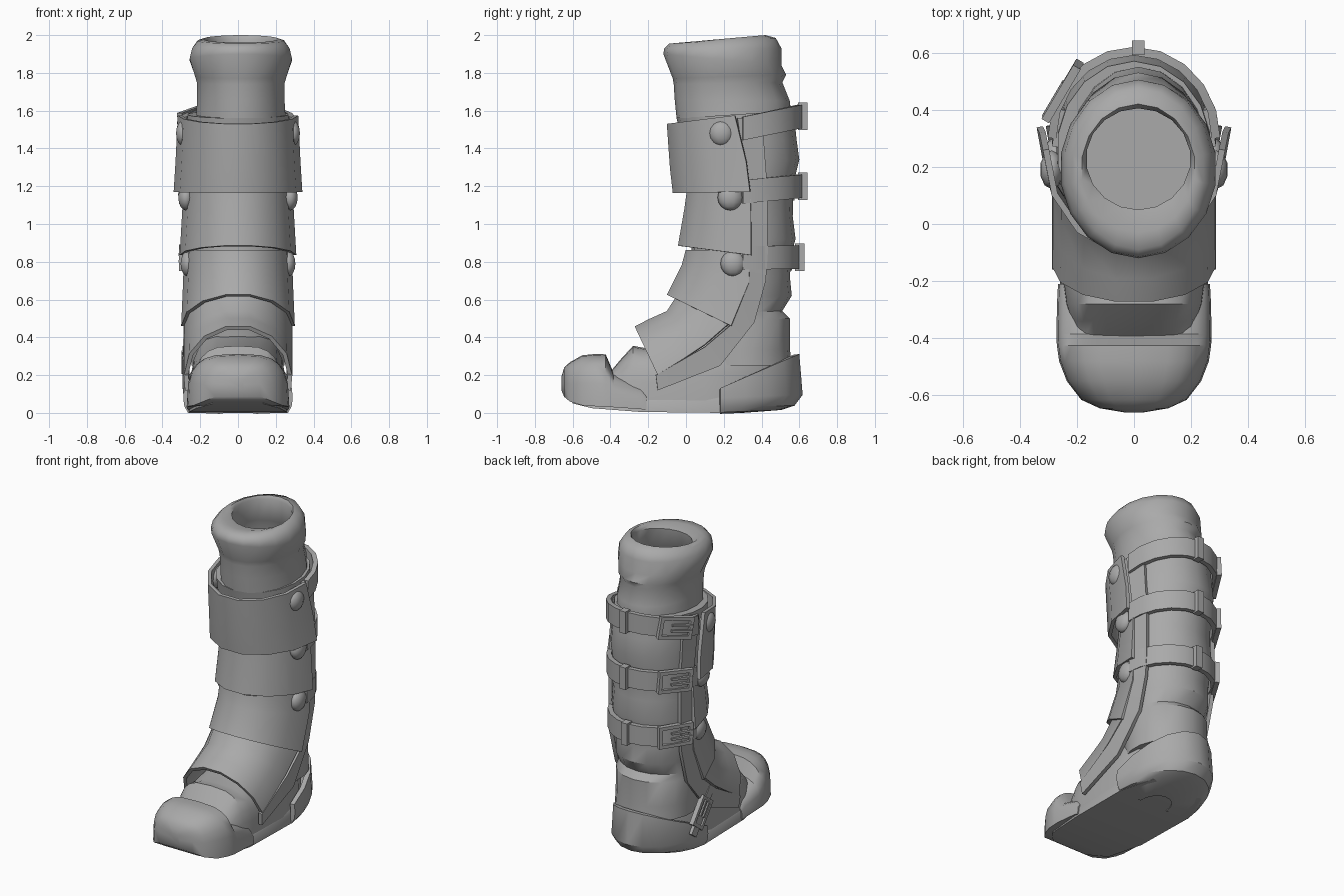
import bpy, bmesh, math
from mathutils import Matrix, Vector

if "Cube" in bpy.data.objects:
    bpy.data.objects.remove(bpy.data.objects["Cube"])

grey = bpy.data.materials.new("plain_grey")
grey.use_nodes = True
shade = (0.4, 0.4, 0.4, 1)
grey.diffuse_color = shade
grey.node_tree.nodes["Principled BSDF"].inputs["Base Color"].default_value = shade


def finish(name, bm, thick=0, angle=35):
    mesh = bpy.data.meshes.new(name)
    bmesh.ops.recalc_face_normals(bm, faces=bm.faces)
    bm.to_mesh(mesh)
    bm.free()
    ob = bpy.data.objects.new(name, mesh)
    bpy.context.collection.objects.link(ob)
    mesh.materials.append(grey)
    bpy.ops.object.select_all(action='DESELECT')
    ob.select_set(True)
    bpy.context.view_layer.objects.active = ob
    if thick:
        mod = ob.modifiers.new("thickness", 'SOLIDIFY')
        mod.thickness, mod.offset = thick, 0
        bpy.ops.object.modifier_apply(modifier=mod.name)
    bpy.ops.object.shade_smooth_by_angle(angle=math.radians(angle))
    return ob


def loft(name, rows, closed=False, caps=False, thick=0, angle=35):
    """Skin a list of equally long point rows."""
    bm = bmesh.new()
    vs = [[bm.verts.new(p) for p in r] for r in rows]
    n = len(rows[0])
    for a, b in zip(vs, vs[1:]):
        for i in range(n if closed else n - 1):
            j = (i + 1) % n
            bm.faces.new((a[i], a[j], b[j], b[i]))
    if caps:
        bm.faces.new(vs[0])
        bm.faces.new(vs[-1])
    return finish(name, bm, thick, angle)


def ring(yf, zf, yb, zb, w, cx=0, n=18):
    """Tilted ellipse through a front and a back point."""
    pts = []
    for i in range(n):
        t = math.tau * i / n
        k = (1 - math.cos(t)) / 2
        pts.append((cx + w * math.sin(t), yf + (yb - yf) * k, zf + (zb - zf) * k))
    return pts


def arc(ym, zm, ys, zs, w, n=10):
    """Half ellipse from side to side through a middle point."""
    pts = []
    for i in range(n + 1):
        t = math.pi * (i / n - 0.5)
        k = 1 - math.cos(t)
        pts.append((w * math.sin(t), ym + (ys - ym) * k, zm + (zs - zm) * k))
    return pts


def arch(y, w, zb, zt, n=12):
    """Squarish arch standing across the foot."""
    pts = []
    for i in range(n + 1):
        t = math.pi * (i / n - 0.5)
        s, c = math.sin(t), max(math.cos(t), 0)
        pts.append((math.copysign(w * abs(s) ** 0.6, s), y, zb + (zt - zb) * c ** 0.6))
    return pts


def boxes(name, parts, frame):
    """Boxes (centre, size) in a local frame, joined as one object."""
    bm = bmesh.new()
    for c, s in parts:
        m = frame @ Matrix.Translation(c) @ Matrix.Diagonal((*s, 1))
        bmesh.ops.create_cube(bm, size=1, matrix=m)
    return finish(name, bm)


def frame_at(loc, along, out):
    """Local x runs along the strap, local y points outward."""
    x = Vector(along).normalized()
    z = x.cross(Vector(out)).normalized()
    y = z.cross(x)
    return Matrix.Translation(loc) @ Matrix((x, y, z)).transposed().to_4x4()


# Soft shaft with folds at the back
shaft = [(.05, .25, .56, .25, .25), (.05, .33, .55, .34, .25), (.03, .48, .55, .5, .25),
         (.02, .52, .51, .54, .25), (.01, .62, .56, .62, .255), (.02, .74, .55, .72, .262),
         (.03, .85, .56, .85, .268), (.03, .92, .58, .92, .27), (.02, 1.05, .565, 1.04, .268),
         (.02, 1.18, .57, 1.22, .272), (0, 1.3, .6, 1.34, .275), (-.02, 1.43, .585, 1.45, .275),
         (-.05, 1.56, .57, 1.6, .27)]
loft("shaft", [ring(*r) for r in shaft], True, True, angle=30)

# Padded cuff with its opening
cuff = [(-.05, 1.56, .55, 1.58, .24), (-.06, 1.66, .55, 1.65, .235), (-.065, 1.74, .51, 1.75, .235),
        (-.07, 1.77, .53, 1.79, .245), (-.12, 1.9, .505, 1.84, .275), (-.115, 1.93, .505, 1.93, .262),
        (-.09, 1.955, .475, 1.985, .232), (-.03, 1.96, .42, 2.0, .2), (.05, 1.945, .405, 1.98, .183),
        (.04, 1.83, .42, 1.83, .2), (0, 1.78, .45, 1.78, .215), (0, 1.66, .45, 1.66, .2)]
loft("cuff", [ring(*r, cx=.015) for r in cuff], True, True, angle=50)

# Foot, toe cap and sole
foot = [(-.5, .2, .03, .22), (-.39, .21, .02, .23), (-.34, .22, .02, .29), (-.28, .24, .02, .355),
        (-.2, .25, .02, .34), (.1, .255, .02, .42), (.3, .235, .03, .45), (.46, .14, .04, .35),
        (.53, .06, .06, .25)]
loft("foot", [arch(*r) for r in foot], True, True)
toe = [(-.66, .03, .12, .19), (-.645, .12, .085, .24), (-.615, .185, .06, .268), (-.55, .235, .04, .305),
       (-.48, .262, .035, .312), (-.425, .27, .03, .31), (-.385, .272, .03, .215),
       (-.24, .268, .02, .17), (-.21, .265, .015, .13)]
loft("toe_cap", [arch(*r) for r in toe], True, True)
sole = [(-.6, .13, .05, .07), (-.5, .22, .025, .06), (-.24, .258, .005, .13), (.19, .262, 0, .14),
        (.4, .19, .01, .07), (.52, .08, .03, .07)]
loft("sole", [arch(*r) for r in sole], True, True)
heel = [(.585, .31, .18, .13, .27), (.603, .1, .18, .08, .275), (.565, .05, .18, .04, .27),
        (.5, .03, .18, .015, .258), (.3, .015, .18, .01, .1)]
loft("heel_cup", [arc(*r) for r in heel], thick=.03)

# Overlapping front guards
guards = {
    "upper_shin_guard": [(-.1, 1.53, .26, 1.575, .308), (-.085, 1.3, .32, 1.33, .32),
                         (-.07, 1.165, .34, 1.17, .33)],
    "middle_shin_guard": [(.01, 1.2, .34, 1.2, .278), (-.007, 1.08, .345, 1.06, .285),
                          (-.042, .885, .345, .835, .298)],
    "lower_shin_guard": [(0, .86, .34, .86, .275), (-.022, .78, .335, .69, .28),
                         (-.1, .625, .24, .46, .29)],
    "instep_guard": [(-.02, .66, .26, .5, .272), (-.1, .535, .1, .36, .272),
                     (-.19, .495, -.02, .28, .272), (-.27, .455, -.15, .2, .275)],
}
for name, rows in guards.items():
    loft(name, [arc(*r, n=7) for r in rows], thick=.022, angle=40)

# Side rails and rivets, mirrored
rail = [(.27, 1.56, .4, 1.57), (.33, 1.17, .43, 1.17), (.34, .84, .43, .84), (.32, .68, .42, .7),
        (.23, .46, .36, .48), (.1, .35, .18, .25), (-.16, .2, -.15, .12)]
rivets = [(.19, 1.48), (.235, 1.14), (.25, .79)]
for side, s in (("left", 1), ("right", -1)):
    rows = []
    for yf, zf, yb, zb in rail:
        rows.append([(s * .275, yf, zf), (s * (.253 if zb > .4 else .268), yb, zb)])
    loft(side + "_rail", rows, thick=.025)
    for i, (y, z) in enumerate(rivets):
        bm = bmesh.new()
        m = Matrix.Translation((s * (.288 - .012 * i), y, z)) @ Matrix.Diagonal((.042, .068, .068, 1))
        bmesh.ops.create_uvsphere(bm, u_segments=10, v_segments=8, radius=1, matrix=m)
        finish(f"{side}_rivet_{i + 1}", bm, angle=60)


def buckle(name, frame, length, height, prongs):
    bar, deep = .022, .03
    parts = [((e * length / 2, 0, 0), (bar, deep, height)) for e in (-1, 1)]
    parts += [((0, 0, e * height / 2), (length + bar, deep, bar)) for e in (-1, 1)]
    parts += [((length * .2, .01, z), (length * .7, .018, .014)) for z in prongs]
    boxes(name, parts, frame)


# Rear straps with keeper loops and buckles
for i, (zs, zb, yb) in enumerate([(1.505, 1.57, .605), (1.17, 1.2, .605), (.82, .825, .59)]):
    h, ys, w = .062, .3, .287 - .004 * i
    loft(f"strap_{i + 1}", [arc(yb, zb + e * h, ys, zs + e * h, w) for e in (-1, 1)], thick=.03)
    boxes(f"keeper_{i + 1}", [((0, 0, 0), (.045, .05, .145))],
          frame_at((.015, yb + .012, zb), (1, 0, 0), (0, 1, 0)))
    a = math.radians(58)
    pos = (-w * math.sin(a) - .006, ys + (yb - ys) * math.cos(a) + .004, zs + (zb - zs) * .5)
    tangent = (-w * math.cos(a), -(yb - ys) * math.sin(a), (zs - zb) * math.sin(a))
    buckle(f"buckle_{i + 1}", frame_at(pos, tangent, (-1, .5, 0)), .2, .12, (-.018, .018))

# Ankle strap and buckle on one side only
ankle = frame_at((-.28, .24, .24), (0, -.6, .8), (-1, 0, 0))
boxes("ankle_strap", [((.01, 0, 0), (.32, .02, .06))], ankle)
buckle("ankle_buckle", ankle, .17, .1, (-.018, .018))
